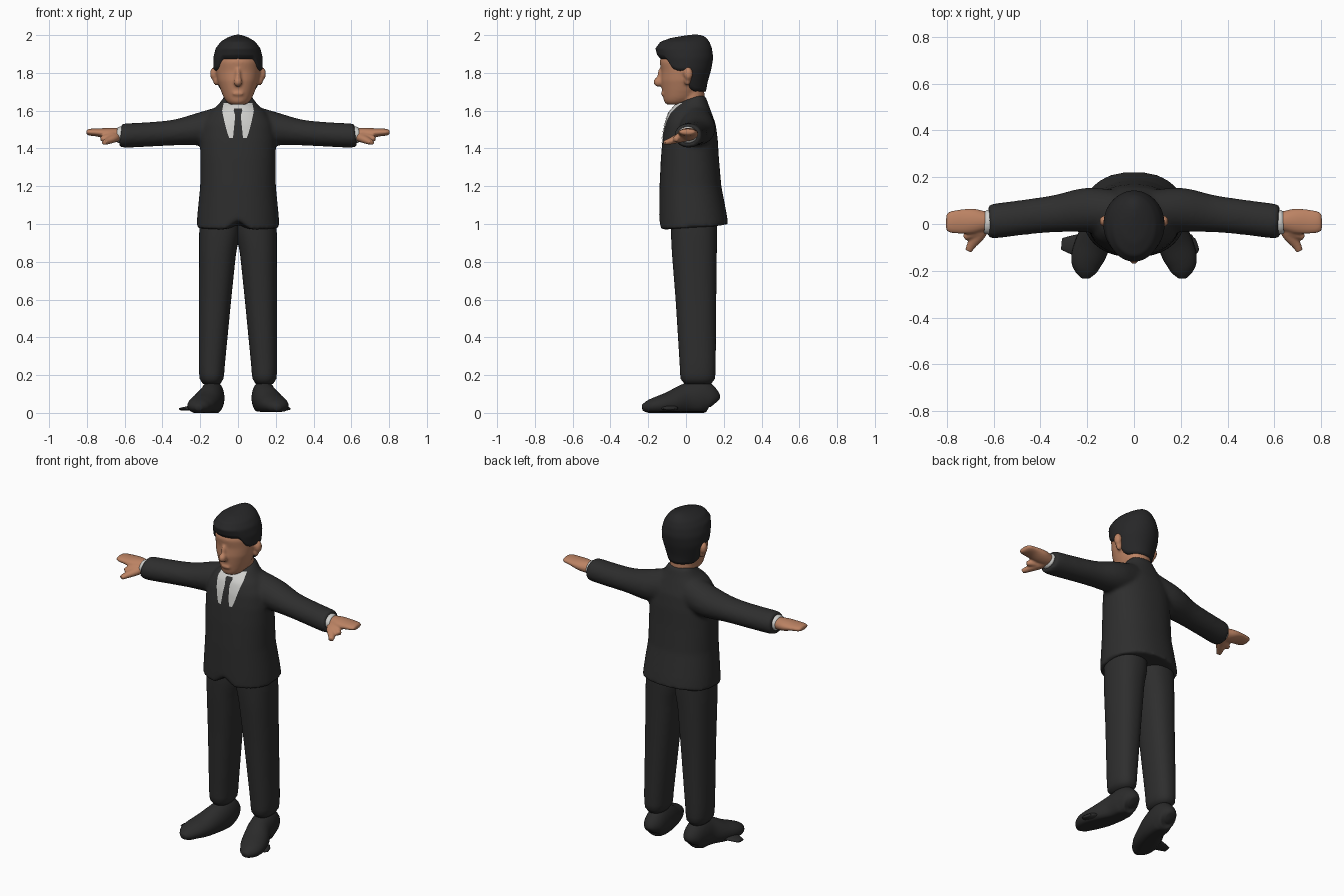
import bpy, bmesh, math
from mathutils import Vector
from mathutils.bvhtree import BVHTree

cube = bpy.data.objects.get("Cube")
if cube:
    bpy.data.objects.remove(cube, do_unlink=True)


def material(name, r, g, b):
    m = bpy.data.materials.new(name)
    m.use_nodes = True
    m.diffuse_color = (r, g, b, 1)
    bsdf = m.node_tree.nodes["Principled BSDF"]
    bsdf.inputs["Base Color"].default_value = (r, g, b, 1)
    bsdf.inputs["Roughness"].default_value = 0.8
    return m


SUIT = material("charcoal suit", 0.027, 0.027, 0.027)
HAIR = material("black hair", 0.02, 0.02, 0.021)
SHOE = material("black leather", 0.024, 0.024, 0.024)
SKIN = material("tan skin", 0.5, 0.225, 0.125)
SHIRT = material("white shirt", 0.62, 0.62, 0.6)


def interp(table, t):
    """Linear lookup in rows sorted by their first number."""
    if t <= table[0][0]:
        return table[0][1:]
    for a, b in zip(table, table[1:]):
        if t <= b[0]:
            k = (t - a[0]) / (b[0] - a[0])
            return [p + (q - p) * k for p, q in zip(a[1:], b[1:])]
    return table[-1][1:]


def skin_rings(bm, rings):
    """Bridge rings of points and close both ends with a fan."""
    vs = [[bm.verts.new(p) for p in ring] for ring in rings]
    n = len(vs[0])
    for a, b in zip(vs, vs[1:]):
        for i in range(n):
            j = (i + 1) % n
            bm.faces.new((a[i], a[j], b[j], b[i]))
    for ring in (vs[0], vs[-1]):
        mid = bm.verts.new(sum((v.co for v in ring), Vector()) / n)
        for i in range(n):
            bm.faces.new((ring[i], ring[(i + 1) % n], mid))


def power(c, n):
    return math.copysign(abs(c) ** (2 / n), c)


def shell(bm, table, hem=None, side=1, n=2.0, steps=30, around=64, dome=False):
    """Upright loft; rows are z, x min, x max, y front, y back. hem is z by angle."""
    low, top = table[0][0], table[-1][0]
    rings = []
    for s in range(steps + 1):
        f = s / steps
        if dome:
            f = 1 - math.cos(f * math.pi / 2)
        ring = []
        for i in range(around):
            a = 2 * math.pi * i / around
            deg = math.degrees(min(a, 2 * math.pi - a))
            base = interp(hem, deg)[0] if hem else low
            z = top + (base - top) * f
            x0, x1, y0, y1 = interp(table, z)
            ring.append(Vector((
                side * ((x0 + x1) / 2 + (x1 - x0) / 2 * power(math.sin(a), n)),
                (y0 + y1) / 2 - (y1 - y0) / 2 * power(math.cos(a), n), z)))
        rings.append(ring)
    skin_rings(bm, rings)


def tube(bm, path, side=1, around=24, steps=5, floor=None):
    """Sideways loft; path rows are x, y, z, half width, half height."""
    rows = []
    last = len(path) - 1
    for i in range(last):
        p = [path[max(0, min(last, i + k))] for k in (-1, 0, 1, 2)]
        for s in range(steps + (i == last - 1)):
            t = s / steps
            rows.append([0.5 * (2 * b + (c - a) * t + (2 * a - 5 * b + 4 * c - d) * t * t
                                + (3 * b - a - 3 * c + d) * t ** 3)
                         for a, b, c, d in zip(*p)])
    rings = []
    for i, r in enumerate(rows):
        tan = Vector(rows[min(i + 1, len(rows) - 1)][:3]) - Vector(rows[max(i - 1, 0)][:3])
        across = tan.cross(Vector((0, 0, 1))).normalized()
        up = across.cross(tan).normalized()
        ring = []
        for j in range(around):
            a = 2 * math.pi * j / around
            v = Vector(r[:3]) + across * r[3] * math.cos(a) + up * r[4] * math.sin(a)
            if floor is not None:
                v.z = max(v.z, floor)
            ring.append(Vector((side * v.x, v.y, v.z)))
        rings.append(ring)
    skin_rings(bm, rings)


def ball(bm, centre, radii):
    made = bmesh.ops.create_uvsphere(bm, u_segments=24, v_segments=16, radius=1)
    for v in made["verts"]:
        v.co = Vector(centre) + Vector([c * r for c, r in zip(v.co, radii)])


def finish(name, bm, mat, voxel=0, smooth=0):
    bmesh.ops.recalc_face_normals(bm, faces=bm.faces)
    mesh = bpy.data.meshes.new(name)
    bm.to_mesh(mesh)
    bm.free()
    mesh.materials.append(mat)
    for p in mesh.polygons:
        p.use_smooth = True
    ob = bpy.data.objects.new(name, mesh)
    bpy.context.scene.collection.objects.link(ob)
    if voxel:
        m = ob.modifiers.new("Fuse", 'REMESH')
        m.mode, m.voxel_size, m.use_smooth_shade = 'VOXEL', voxel, True
    if smooth:
        m = ob.modifiers.new("Soften", 'SMOOTH')
        m.factor, m.iterations = 0.5, smooth
    return ob


def sym(rows):
    """Rows of z, half width, front, back into shell rows."""
    return [(z, -w, w, f, b) for z, w, f, b in rows]


# Jacket: body and both sleeves fused
bm = bmesh.new()
shell(bm, sym([(0.96, .222, -.142, .23), (1.05, .215, -.142, .216), (1.2, .2, -.14, .187),
               (1.35, .2, -.133, .174), (1.45, .2, -.124, .168), (1.53, .19, -.111, .157),
               (1.59, .15, -.092, .135), (1.63, .105, -.058, .12), (1.665, .08, -.005, .108),
               (1.68, .07, .02, .1)]),
      hem=[(0, 1.02), (9, .99), (18, .968), (90, .98), (180, 1.0)], n=2.25, steps=40)
for s in (1, -1):
    tube(bm, [(.08, .055, 1.525, .09, .1), (.2, .06, 1.503, .095, .087),
              (.33, .045, 1.485, .08, .069), (.46, .03, 1.475, .075, .065),
              (.6, .012, 1.468, .074, .064), (.622, .01, 1.468, .066, .056)], s)
jacket = finish("suit_jacket", bm, SUIT, 0.011, 6)

# Trousers
for s, label in ((1, "left"), (-1, "right")):
    bm = bmesh.new()
    shell(bm, [(.15, .09, .19, -.015, .14), (.17, .076, .204, -.03, .155),
               (.25, .07, .208, -.033, .157), (.6, .036, .206, -.055, .16),
               (.85, .01, .206, -.075, .163), (.95, -.012, .206, -.08, .165),
               (1.05, -.012, .2, -.08, .165)], side=s, n=2.3, around=48)
    finish(label + "_trouser_leg", bm, SUIT, smooth=2)

    # Shoe, turned outward, with a thin flap on the outer sole
    bm = bmesh.new()
    tube(bm, [(.132, .152, .05, .025, .03), (.133, .135, .065, .052, .066),
              (.135, .08, .08, .064, .095), (.145, .0, .07, .068, .085),
              (.175, -.08, .05, .075, .065), (.2, -.15, .04, .07, .048),
              (.206, -.2, .032, .05, .034), (.208, -.232, .028, .018, .015)],
         s, floor=0.006 if s > 0 else 0.0)
    reach = 0.27 if s > 0 else 0.31
    tube(bm, [(.2, -.09, .025, .05, .02), (.25, -.09, .025, .045, .014),
              (reach, -.085, .02, .025, .006)], s, floor=0.0)
    finish(label + "_shoe", bm, SHOE, smooth=1)

    # Shirt cuff
    bm = bmesh.new()
    tube(bm, [(.59, .012, 1.47, .05, .042), (.625, .008, 1.472, .052, .044),
              (.64, .008, 1.473, .046, .038)], s)
    finish(label + "_shirt_cuff", bm, SHIRT)

    # Hand: mitten palm with separate thumb and index finger
    bm = bmesh.new()
    tube(bm, [(.6, .012, 1.472, .034, .03), (.65, .012, 1.474, .046, .034),
              (.69, .012, 1.478, .054, .031), (.74, .01, 1.484, .052, .022),
              (.785, .008, 1.486, .046, .018), (.803, .008, 1.486, .034, .011)], s)
    tube(bm, [(.64, .0, 1.465, .03, .028), (.665, -.045, 1.452, .03, .023),
              (.692, -.085, 1.438, .021, .017), (.708, -.115, 1.43, .015, .012)], s)
    tube(bm, [(.66, -.03, 1.46, .025, .025), (.7, -.045, 1.455, .02, .02),
              (.725, -.058, 1.448, .014, .013)], s)
    finish(label + "_hand", bm, SKIN, 0.006, 3)

# Head, neck, nose and ears fused
bm = bmesh.new()
shell(bm, sym([(1.632, .04, -.1, .0), (1.645, .06, -.116, .03), (1.67, .076, -.121, .06),
               (1.71, .092, -.127, .085), (1.76, .108, -.133, .1), (1.81, .117, -.131, .118),
               (1.86, .118, -.14, .125), (1.9, .105, -.125, .11), (1.95, .06, -.08, .08)]))
shell(bm, sym([(1.52, .08, -.03, .1), (1.62, .074, -.03, .1), (1.74, .072, -.03, .095)]))
ball(bm, (0, -.146, 1.752), (.022, .026, .026))
ball(bm, (0, -.136, 1.785), (.014, .016, .04))
ball(bm, (0, -.122, 1.69), (.03, .012, .01))
for s in (1, -1):
    ball(bm, (s * .127, .012, 1.795), (.021, .024, .036))
    ball(bm, (s * .115, .008, 1.762), (.017, .018, .03))
finish("head", bm, SKIN, 0.008, 3)

# Hair cap: forehead line, temples, over the ears, nape
bm = bmesh.new()
shell(bm, sym([(1.68, .09, -.12, .102), (1.75, .114, -.13, .114), (1.82, .13, -.135, .134),
               (1.88, .131, -.149, .144), (1.93, .118, -.162, .137), (1.965, .092, -.135, .124),
               (1.985, .06, -.08, .108), (1.997, .03, -.01, .09), (2.002, .008, .03, .065)]),
      hem=[(0, 1.888), (42, 1.885), (57, 1.822), (72, 1.81), (94, 1.81), (104, 1.71),
           (120, 1.69), (180, 1.685)], dome=True, around=96)
finish("hair", bm, HAIR, smooth=2)

# Shirt front and tie laid over the jacket
bpy.context.view_layer.update()
tree = BVHTree.FromObject(jacket, bpy.context.evaluated_depsgraph_get())


def plate(name, rows, mat, lift, cols=14, steps=24):
    """Thin panel on the chest; rows are z, x min, x max."""
    bm = bmesh.new()
    grid = []
    for r in range(steps + 1):
        z = rows[0][0] + (rows[-1][0] - rows[0][0]) * r / steps
        x0, x1 = interp(rows, z)
        line = []
        for c in range(cols + 1):
            x = x0 + (x1 - x0) * c / cols
            hit = tree.ray_cast(Vector((x, -1, z)), Vector((0, 1, 0)))[0]
            y = hit.y if hit else 0.0
            line.append(bm.verts.new((x, y - lift, z)))
        grid.append(line)
    for a, b in zip(grid, grid[1:]):
        for i in range(cols):
            bm.faces.new((a[i], a[i + 1], b[i + 1], b[i]))
    return finish(name, bm, mat)


for s, label in ((1, "left"), (-1, "right")):
    edges = [(1.455, .028, .046), (1.48, .022, .056), (1.55, .01, .074),
             (1.6, .0, .084), (1.64, .0, .076)]
    plate(label + "_shirt_front", [(z, *sorted((s * a, s * b))) for z, a, b in edges],
          SHIRT, 0.003)
plate("necktie", [(1.35, -.004, .004), (1.46, -.026, .026), (1.56, -.016, .016),
                  (1.575, -.015, .015), (1.605, -.024, .024), (1.612, -.02, .02)], SUIT, 0.006)
